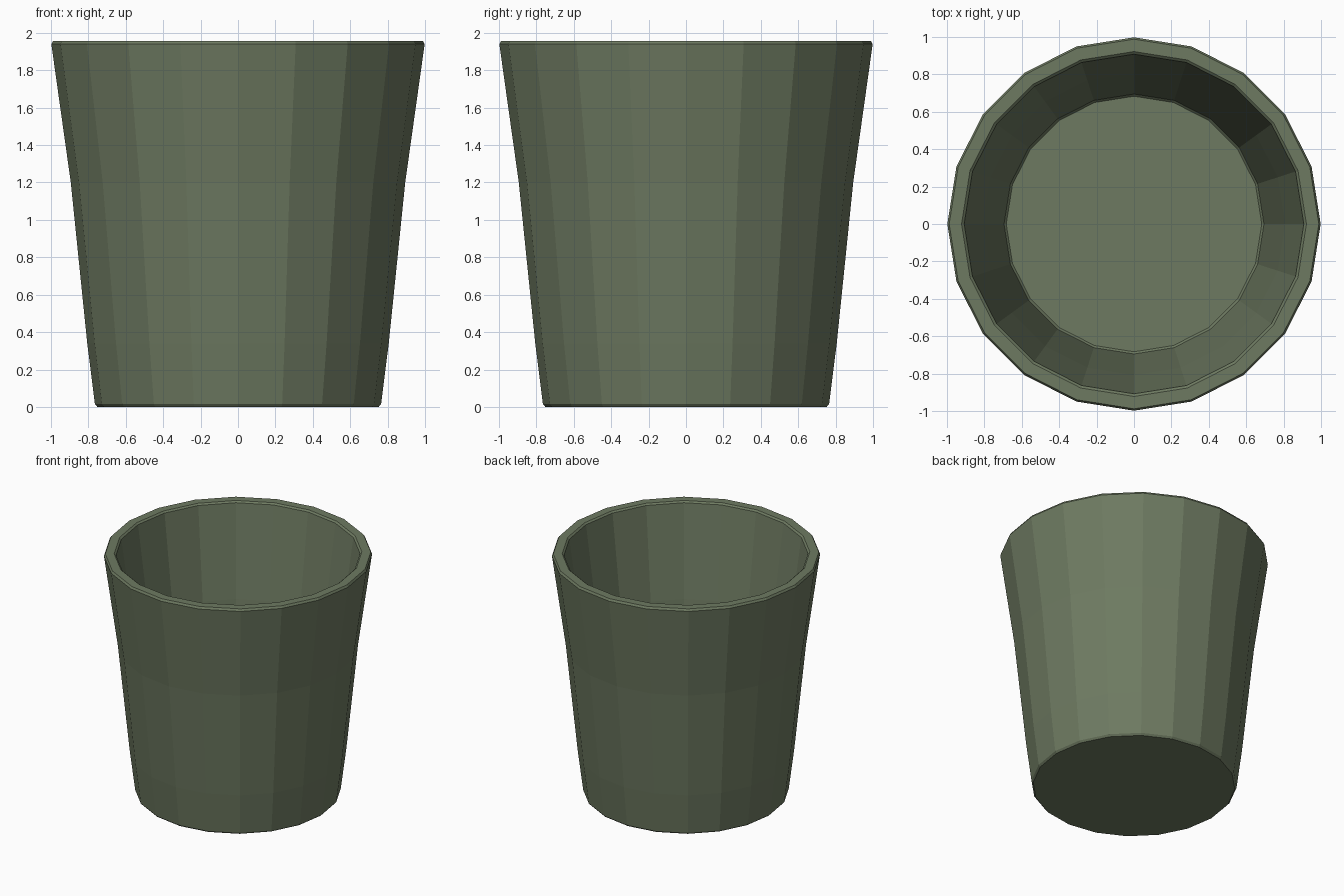
import bpy, bmesh
from math import cos, sin, pi

if "Cube" in bpy.data.objects:
    bpy.data.objects.remove(bpy.data.objects["Cube"])

SIDES = 20
# Closed wall profile (radius, height): underside, outer wall, rim, inner wall, floor
PROFILE = [
    (0.752, 0.0), (0.765, 0.015), (0.806, 0.34), (0.894, 1.2), (0.998, 1.94),
    (0.988, 1.957), (0.922, 1.957), (0.908, 1.945), (0.808, 1.2), (0.722, 0.36),
    (0.695, 0.105), (0.683, 0.092),
]

# Revolve the profile into flat-sided rings
bm = bmesh.new()
rings = [[bm.verts.new((r * cos(2 * pi * i / SIDES), r * sin(2 * pi * i / SIDES), z))
          for i in range(SIDES)] for r, z in PROFILE]
for low, high in zip(rings, rings[1:]):
    for i in range(SIDES):
        j = (i + 1) % SIDES
        bm.faces.new((low[i], low[j], high[j], high[i]))

# Underside and inner floor
bm.faces.new(rings[0][::-1])
bm.faces.new(rings[-1])

mesh = bpy.data.meshes.new("cup")
bm.to_mesh(mesh)
bm.free()
cup = bpy.data.objects.new("cup", mesh)
bpy.context.collection.objects.link(cup)

# Olive green colour
green = bpy.data.materials.new("olive_green")
green.diffuse_color = (0.155, 0.195, 0.12, 1)
green.use_nodes = True
green.node_tree.nodes["Principled BSDF"].inputs["Base Color"].default_value = green.diffuse_color
mesh.materials.append(green)
